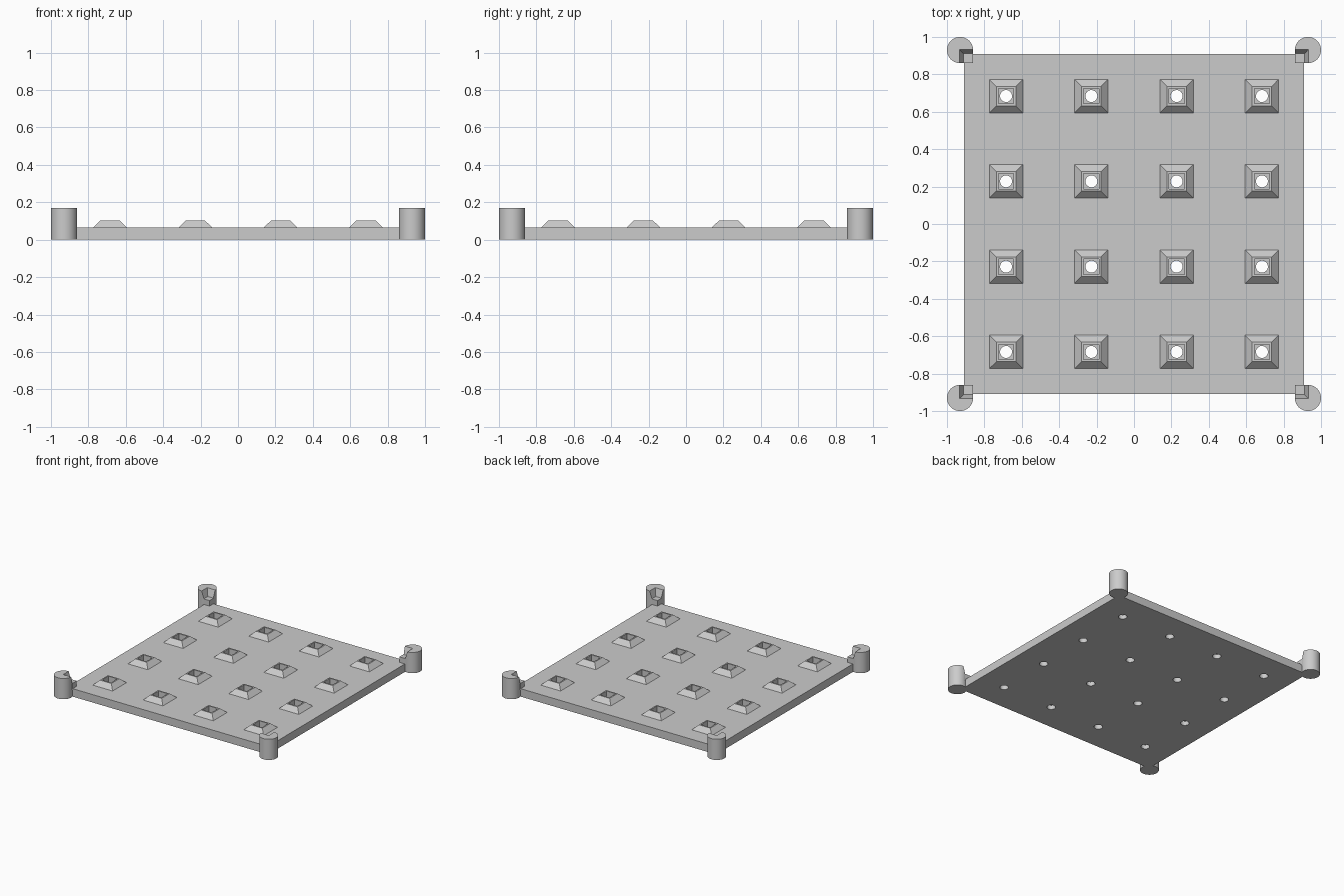
import bpy, bmesh, math
from mathutils import Matrix

cube = bpy.data.objects.get("Cube")
if cube:
    bpy.data.objects.remove(cube)

PLATE, TOP = 0.91, 0.065           # half width and thickness of the plate
POST, POST_R, POST_H = 0.93, 0.07, 0.17
LEDGE = 0.11                       # height of the stacking ledge
PEGS = [(-0.684 + 0.456 * i, -0.684 + 0.456 * j) for i in range(4) for j in range(4)]

grey = bpy.data.materials.new("plain grey")
grey.use_nodes = True
colour = (0.6, 0.6, 0.6, 1)
grey.diffuse_color = colour
grey.node_tree.nodes["Principled BSDF"].inputs["Base Color"].default_value = colour


def solid(name, spots, z0, z1, r0, r1, sides):
    """Tapered prisms at each spot; for four sides the radii are half widths."""
    bm = bmesh.new()
    k = math.sqrt(2) if sides == 4 else 1
    for x, y in spots:
        place = Matrix.Translation((x, y, (z0 + z1) / 2)) @ Matrix.Rotation(math.pi / 4, 4, "Z")
        bmesh.ops.create_cone(bm, cap_ends=True, segments=sides, radius1=r0 * k,
                              radius2=r1 * k, depth=z1 - z0, matrix=place)
    mesh = bpy.data.meshes.new(name)
    bm.to_mesh(mesh)
    bm.free()
    mesh.materials.append(grey)
    ob = bpy.data.objects.new(name, mesh)
    bpy.context.collection.objects.link(ob)
    return ob


def combine(target, tool, operation):
    """Apply a boolean and discard the helper solid."""
    mod = target.modifiers.new("boolean", "BOOLEAN")
    mod.operation, mod.solver, mod.object = operation, "EXACT", tool
    bpy.context.view_layer.objects.active = target
    bpy.ops.object.modifier_apply(modifier=mod.name)
    bpy.data.objects.remove(tool)


def smooth(ob):
    bpy.ops.object.select_all(action="DESELECT")
    ob.select_set(True)
    bpy.context.view_layer.objects.active = ob
    bpy.ops.object.shade_smooth_by_angle(angle=math.radians(25))


# Plate with raised pegs, square pockets and round through holes
plate = solid("base_plate", [(0, 0)], 0, TOP, PLATE, PLATE, 4)
combine(plate, solid("pegs", PEGS, TOP - 0.01, 0.102, 0.1, 0.052, 4), "UNION")
combine(plate, solid("pockets", PEGS, 0.035, 0.15, 0.041, 0.041, 4), "DIFFERENCE")
combine(plate, solid("holes", PEGS, -0.05, 0.15, 0.032, 0.032, 32), "DIFFERENCE")
smooth(plate)

# Corner posts, each with a tapered notch and a ledge that carry a stacked plate
for sy, depth in ((-1, "front"), (1, "back")):
    for sx, side in ((-1, "right"), (1, "left")):
        post = solid(f"{depth}_{side}_post", [(sx * POST, sy * POST)],
                     0, POST_H, POST_R, POST_R, 48)
        notch = solid("notch", [(sx * 0.83, sy * 0.83)], LEDGE, POST_H + 0.01, 0.082, 0.105, 4)
        combine(post, notch, "DIFFERENCE")
        smooth(post)
        solid(f"{depth}_{side}_ledge", [(sx * 0.887, sy * 0.887)],
              TOP - 0.01, LEDGE, 0.027, 0.027, 4)
